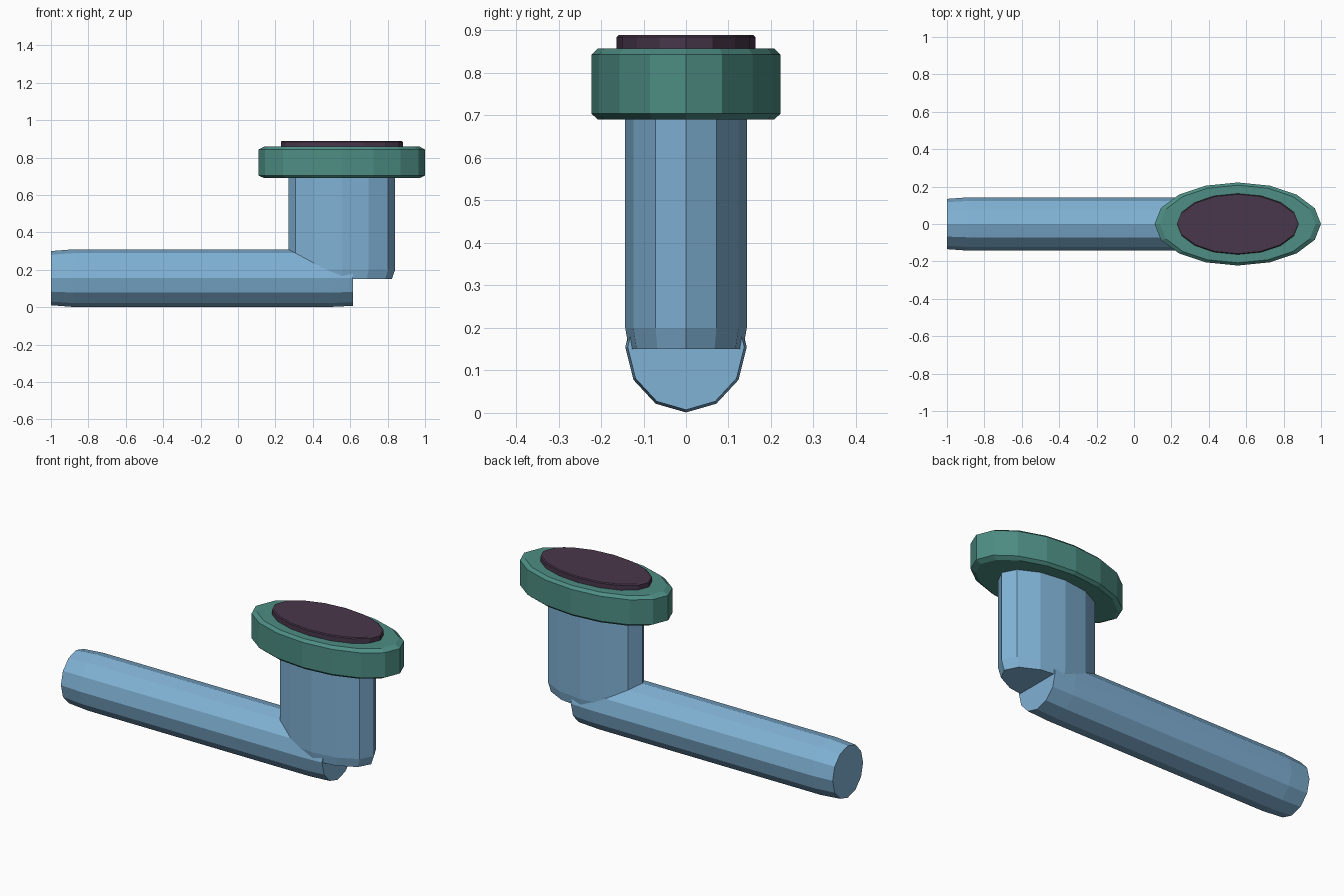
import bpy, bmesh, math
from mathutils import Matrix

if "Cube" in bpy.data.objects:
    bpy.data.objects.remove(bpy.data.objects["Cube"])


def material(name, rgb):
    m = bpy.data.materials.new(name)
    m.diffuse_color = (*rgb, 1)
    m.use_nodes = True
    m.node_tree.nodes["Principled BSDF"].inputs["Base Color"].default_value = m.diffuse_color
    return m


blue = material("light blue", (0.215, 0.445, 0.665))
teal = material("teal green", (0.075, 0.27, 0.23))
plum = material("dark plum", (0.066, 0.038, 0.07))


def loft(name, sides, ra, rb, rings, mat, matrix):
    """Flat-shaded elliptical solid; rings are (height, scale) pairs."""
    bm = bmesh.new()
    loops = []
    for h, s in rings:
        loops.append([bm.verts.new((ra * s * math.cos(2 * math.pi * i / sides),
                                    rb * s * math.sin(2 * math.pi * i / sides), h))
                      for i in range(sides)])
    for a, b in zip(loops, loops[1:]):
        for i in range(sides):
            j = (i + 1) % sides
            bm.faces.new((a[i], a[j], b[j], b[i]))
    bm.faces.new(loops[0][::-1])
    bm.faces.new(loops[-1])
    bm.transform(matrix)
    bmesh.ops.recalc_face_normals(bm, faces=bm.faces)
    me = bpy.data.meshes.new(name)
    bm.to_mesh(me)
    bm.free()
    me.materials.append(mat)
    ob = bpy.data.objects.new(name, me)
    bpy.context.collection.objects.link(ob)
    return ob


upright = Matrix.Translation((0.555, 0, 0))
lying = Matrix.Translation((0, 0, 0.155)) @ Matrix.Rotation(math.pi / 2, 4, 'Y')

# long horizontal pipe, slightly tapered at both ends
loft("horizontal_pipe", 12, 0.154, 0.143,
     [(-1, 0.94), (-0.88, 1), (0.49, 1), (0.615, 0.96)], blue, lying)
# oval riser pipe standing on the end of it
loft("riser_pipe", 12, 0.285, 0.143,
     [(0.15, 0.94), (0.2, 1), (0.72, 1)], blue, upright)
# bevelled oval collar
loft("collar", 16, 0.445, 0.222,
     [(0.69, 0.935), (0.704, 1), (0.843, 1), (0.858, 0.935)], teal, upright)
# thin dark lid
loft("lid", 16, 0.326, 0.163,
     [(0.85, 1), (0.884, 1), (0.889, 0.975)], plum, upright)
